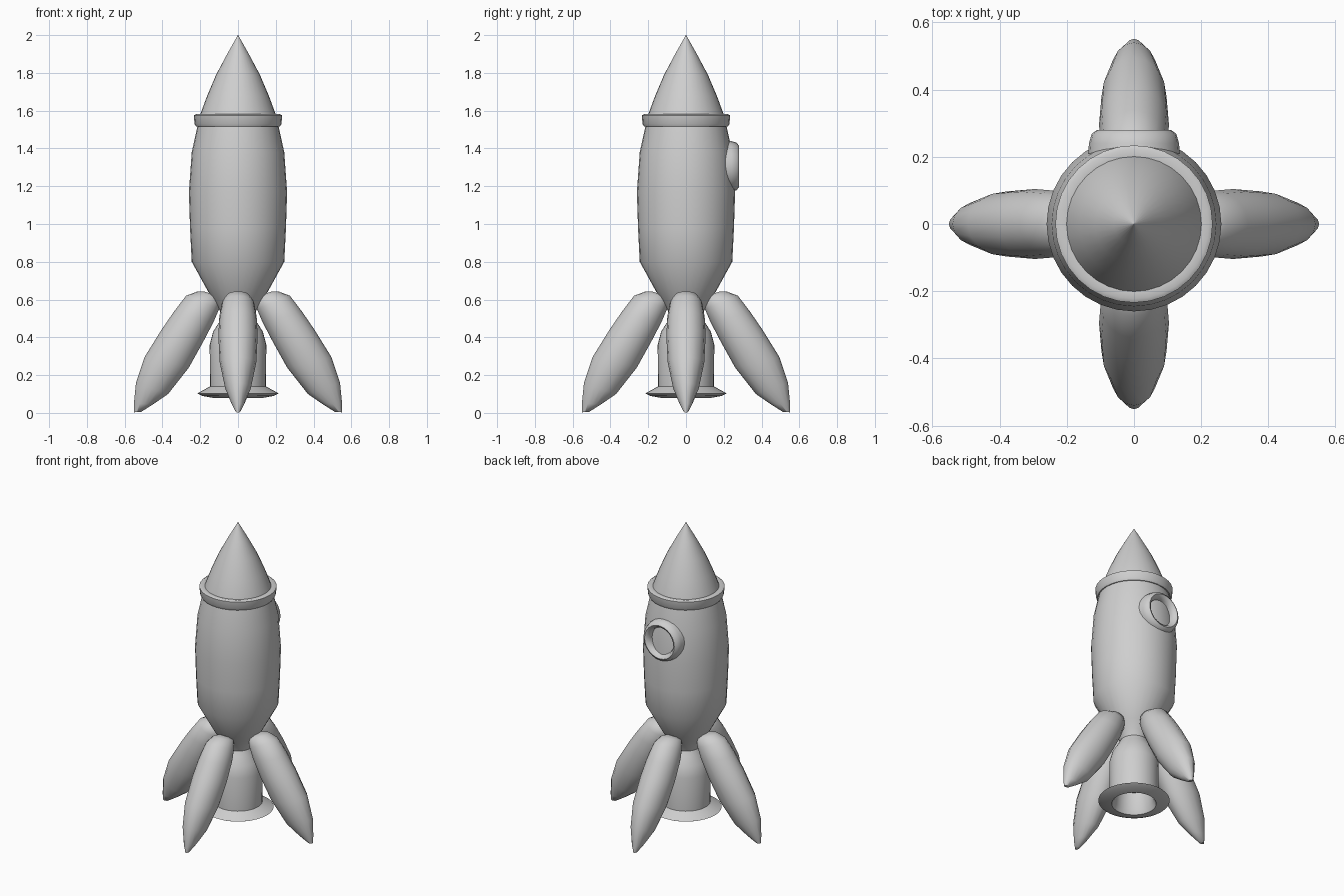
import bpy, bmesh, math
from mathutils import Matrix, Vector

if "Cube" in bpy.data.objects:
    bpy.data.objects.remove(bpy.data.objects["Cube"])

grey = bpy.data.materials.new("light grey")
grey.diffuse_color = (0.62, 0.62, 0.62, 1)
grey.use_nodes = True
grey.node_tree.nodes["Principled BSDF"].inputs["Base Color"].default_value = grey.diffuse_color


def finish(name, bm, angle):
    """Turn a bmesh into a smooth-shaded object with sharp creases."""
    bmesh.ops.remove_doubles(bm, verts=bm.verts, dist=1e-5)
    bmesh.ops.recalc_face_normals(bm, faces=bm.faces)
    for f in bm.faces:
        f.smooth = True
    me = bpy.data.meshes.new(name)
    bm.to_mesh(me)
    bm.free()
    me.set_sharp_from_angle(angle=math.radians(angle))
    me.materials.append(grey)
    ob = bpy.data.objects.new(name, me)
    bpy.context.collection.objects.link(ob)
    return ob


def loft(name, rings, closed=False, angle=50, matrix=None):
    """Skin a list of point rings; cap the ends or join last to first."""
    bm = bmesh.new()
    vs = [[bm.verts.new(p) for p in r] for r in rings]
    n = len(rings[0])
    pairs = list(zip(vs, vs[1:])) + ([(vs[-1], vs[0])] if closed else [])
    for a, b in pairs:
        for i in range(n):
            j = (i + 1) % n
            bm.faces.new((a[i], a[j], b[j], b[i]))
    if not closed:
        bm.faces.new(vs[0])
        bm.faces.new(vs[-1])
    if matrix:
        bm.transform(matrix)
    return finish(name, bm, angle)


def lathe(name, profile, n=32, **kw):
    """Revolve (radius, z) points around z."""
    rings = [[(r * math.cos(2 * math.pi * i / n), r * math.sin(2 * math.pi * i / n), z)
              for i in range(n)] for r, z in profile]
    return loft(name, rings, **kw)


# Hull
lathe("body", [(0.08, 0.50), (0.10, 0.55), (0.135, 0.60), (0.245, 0.80), (0.254, 0.98),
               (0.26, 1.17), (0.245, 1.38), (0.212, 1.53)])

# Nose cone and collar
lathe("nose_cone", [(0.205, 1.56), (0.20, 1.58), (0.163, 1.68), (0.116, 1.79),
                    (0.06, 1.895), (0.001, 2.0)])
lathe("nose_collar", [(0.19, 1.517), (0.222, 1.515), (0.23, 1.53), (0.234, 1.575),
                      (0.222, 1.582), (0.19, 1.575)], closed=True)

# Engine nozzle with flared lip and hollow mouth
lathe("nozzle", [(0.08, 0.52), (0.10, 0.48), (0.132, 0.43), (0.15, 0.36), (0.148, 0.14),
                 (0.216, 0.103), (0.19, 0.09), (0.135, 0.08), (0.12, 0.11), (0.11, 0.22)])

# Porthole rim on the back, facing +y
lathe("porthole_rim", [(0.138, 0.19), (0.134, 0.24), (0.126, 0.268), (0.11, 0.28),
                       (0.096, 0.272), (0.086, 0.25), (0.084, 0.19)], n=24, closed=True,
      matrix=Matrix.Translation((0, 0, 1.305)) @ Matrix.Rotation(-math.pi / 2, 4, 'X'))

# Fins: elliptical sections given by outer point, inner point (x, z) and half width
sections = [(0.18, 0.643, 0.115, 0.622, 0.03), (0.215, 0.643, 0.09, 0.60, 0.06),
            (0.275, 0.62, 0.10, 0.55, 0.085), (0.34, 0.535, 0.13, 0.48, 0.099),
            (0.405, 0.44, 0.185, 0.375, 0.104), (0.495, 0.295, 0.26, 0.24, 0.097),
            (0.54, 0.16, 0.37, 0.10, 0.068), (0.551, 0.05, 0.45, 0.045, 0.034),
            (0.55, 0.003, 0.512, 0.006, 0.011)]
N = 16
rings = []
for ox, oz, ix, iz, w in sections:
    mid = Vector(((ox + ix) / 2, 0, (oz + iz) / 2))
    u = Vector(((ox - ix) / 2, 0, (oz - iz) / 2))
    rings.append([mid + u * math.cos(2 * math.pi * i / N)
                  + Vector((0, w * math.sin(2 * math.pi * i / N), 0)) for i in range(N)])
for k, side in enumerate(("right", "back", "left", "front")):
    loft(side + "_fin", rings, angle=60, matrix=Matrix.Rotation(k * math.pi / 2, 4, 'Z'))
